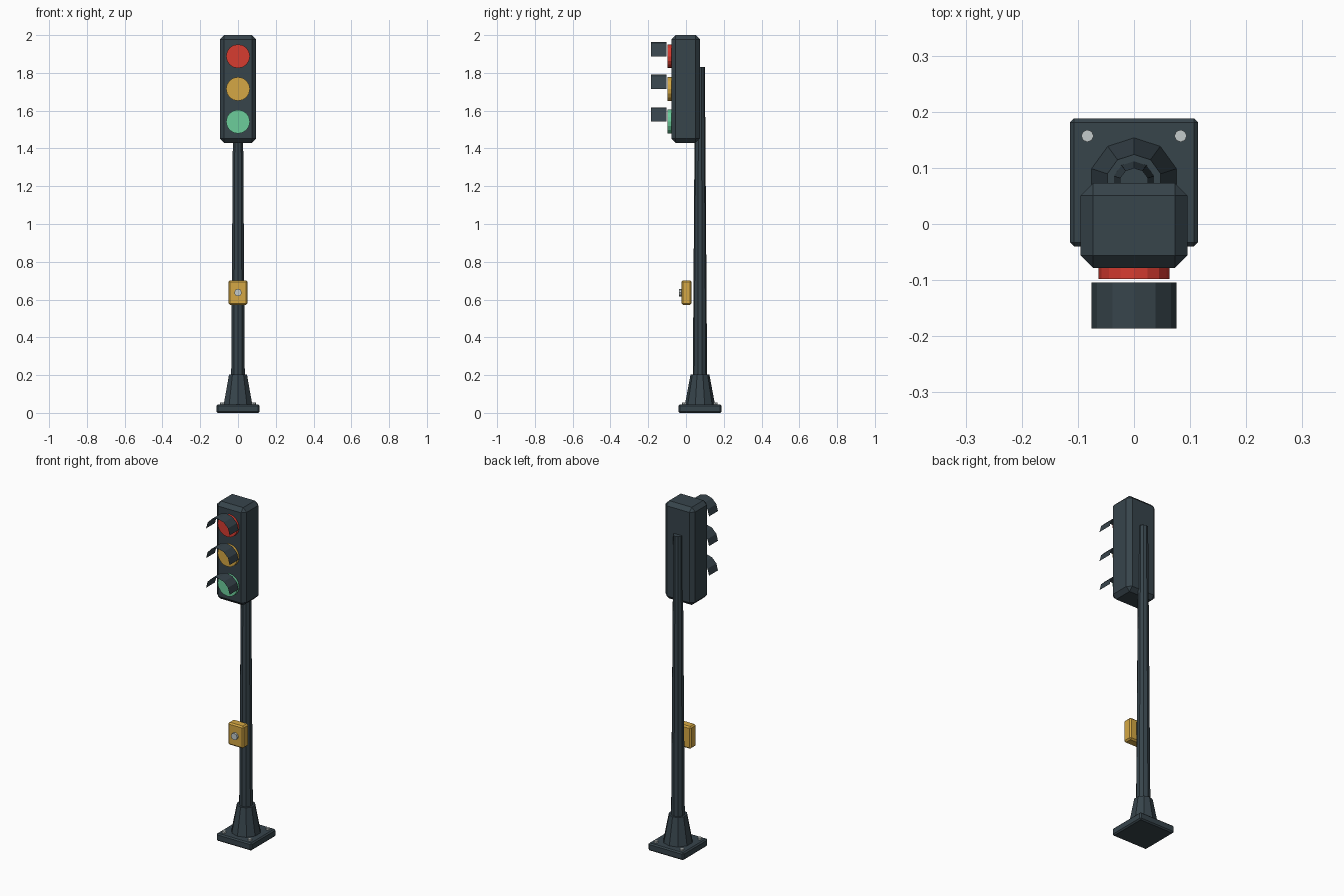
import bpy, bmesh, math
from mathutils import Matrix, Vector

if "Cube" in bpy.data.objects:
    bpy.data.objects.remove(bpy.data.objects["Cube"])


def material(name, rgb):
    m = bpy.data.materials.new(name)
    m.use_nodes = True
    m.diffuse_color = (*rgb, 1)
    m.node_tree.nodes["Principled BSDF"].inputs["Base Color"].default_value = (*rgb, 1)
    return m


SLATE = material("dark slate", (0.038, 0.058, 0.071))
RED = material("signal red", (0.68, 0.045, 0.03))
AMBER = material("signal amber", (0.66, 0.39, 0.058))
GREEN = material("signal green", (0.15, 0.61, 0.33))
STEEL = material("light steel", (0.55, 0.6, 0.6))


def finish(name, bm, mat):
    mesh = bpy.data.meshes.new(name)
    bm.to_mesh(mesh)
    bm.free()
    mesh.materials.append(mat)
    obj = bpy.data.objects.new(name, mesh)
    bpy.context.scene.collection.objects.link(obj)
    return obj


def chamfered_box(name, low, high, bevel, mat):
    low, high = Vector(low), Vector(high)
    bm = bmesh.new()
    bmesh.ops.create_cube(bm, size=1, matrix=Matrix.Translation((low + high) / 2)
                          @ Matrix.Diagonal((*(high - low), 1)))
    bmesh.ops.bevel(bm, geom=bm.edges[:], offset=bevel, segments=1,
                    affect='EDGES', profile=0.5)
    return finish(name, bm, mat)


def frustum(name, start, length, r1, r2, sides, mat, forward=False):
    """Tapered prism rising along z, or running towards -y when forward."""
    bm = bmesh.new()
    bmesh.ops.create_cone(bm, cap_ends=True, segments=sides, radius1=r1, radius2=r2,
                          depth=length, matrix=Matrix.Translation((0, 0, length / 2)))
    turn = Matrix.Rotation(math.pi / 2, 4, 'X') if forward else Matrix()
    bm.transform(Matrix.Translation(start) @ turn)
    return finish(name, bm, mat)


def visor(name, z, radius, y_back, y_front, steps):
    """Open half-round hood made of a single sheet."""
    bm = bmesh.new()
    rows = []
    for i in range(steps + 1):
        a = math.pi * i / steps
        x, h = radius * math.cos(a), z + radius * math.sin(a)
        rows.append([bm.verts.new((x, y, h)) for y in (y_back, y_front)])
    for a, b in zip(rows, rows[1:]):
        bm.faces.new((a[0], a[1], b[1], b[0]))
    bmesh.ops.recalc_face_normals(bm, faces=bm.faces[:])
    if bm.faces[:][steps // 2].normal.z < 0:
        bmesh.ops.reverse_faces(bm, faces=bm.faces[:])
    return finish(name, bm, SLATE)


POLE_Y = 0.074

# Foot: plate, bolts and flared socket
chamfered_box("base_plate", (-0.114, POLE_Y - 0.114, 0), (0.114, POLE_Y + 0.114, 0.044),
              0.007, SLATE)
for sx, side in ((-1, "right"), (1, "left")):
    for sy, end in ((-1, "front"), (1, "back")):
        frustum(f"bolt_{end}_{side}", (sx * 0.083, POLE_Y + sy * 0.083, 0.04),
                0.014, 0.011, 0.011, 8, STEEL)
frustum("base_socket", (0, POLE_Y, 0.042), 0.16, 0.08, 0.05, 10, SLATE)

# Tapered pole
frustum("pole", (0, POLE_Y, 0.04), 1.79, 0.039, 0.026, 10, SLATE)

# Signal housing
chamfered_box("signal_housing", (-0.095, -0.078, 1.43), (0.095, 0.073, 2), 0.022, SLATE)

# Lamps with hoods
for label, z, mat in (("red", 1.888, RED), ("amber", 1.715, AMBER), ("green", 1.542, GREEN)):
    frustum(f"{label}_lamp", (0, -0.07, z), 0.028, 0.063, 0.063, 16, mat, forward=True)
    visor(f"{label}_visor", z, 0.076, -0.104, -0.186, 6)

# Crossing request box
chamfered_box("request_box", (-0.05, -0.024, 0.572), (0.05, 0.03, 0.702), 0.008, AMBER)
frustum("request_button", (0, -0.02, 0.637), 0.017, 0.02, 0.02, 8, STEEL, forward=True)
